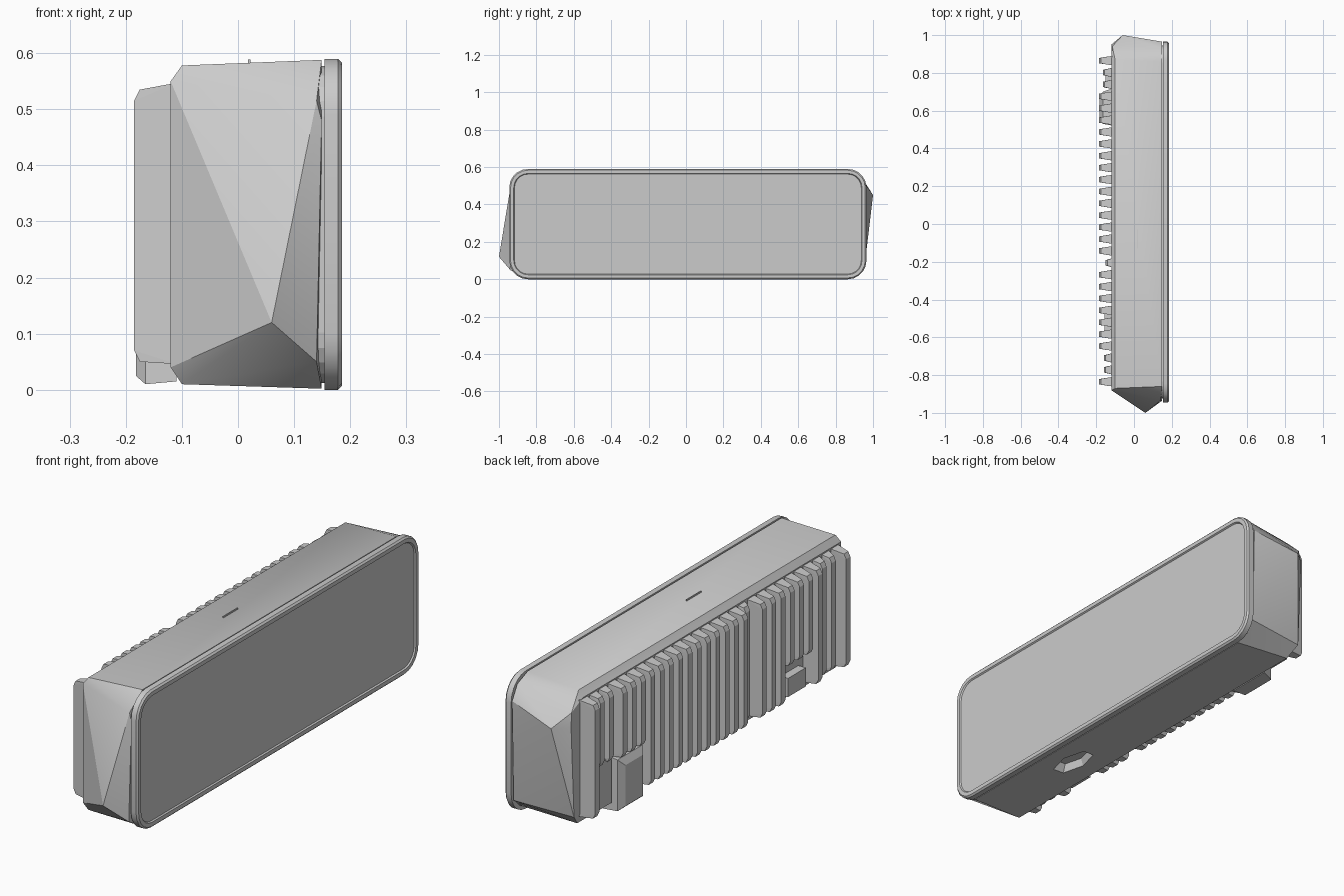
import bpy, bmesh, math
from mathutils import Vector

cube = bpy.data.objects.get("Cube")
if cube:
    bpy.data.objects.remove(cube, do_unlink=True)

grey = bpy.data.materials.new("light_grey")
grey.use_nodes = True
grey.diffuse_color = (0.6, 0.6, 0.6, 1)
grey.node_tree.nodes["Principled BSDF"].inputs["Base Color"].default_value = (0.6, 0.6, 0.6, 1)


def finish(bm, name, angle=0):
    """Turn a bmesh into a named object, optionally smoothed."""
    bmesh.ops.recalc_face_normals(bm, faces=bm.faces)
    mesh = bpy.data.meshes.new(name)
    bm.to_mesh(mesh)
    bm.free()
    mesh.materials.append(grey)
    obj = bpy.data.objects.new(name, mesh)
    bpy.context.collection.objects.link(obj)
    if angle:
        bpy.ops.object.select_all(action='DESELECT')
        obj.select_set(True)
        bpy.context.view_layer.objects.active = obj
        bpy.ops.object.shade_smooth_by_angle(angle=math.radians(angle))
    return obj


def hull(points, name, angle=0):
    """Convex solid around the given points."""
    bm = bmesh.new()
    for p in points:
        bm.verts.new(p)
    res = bmesh.ops.convex_hull(bm, input=bm.verts)
    spare = {g for g in res["geom_interior"] if isinstance(g, bmesh.types.BMVert)}
    bmesh.ops.delete(bm, geom=list(spare), context='VERTS')
    bmesh.ops.dissolve_limit(bm, angle_limit=0.01, verts=bm.verts, edges=bm.edges)
    return finish(bm, name, angle)


def rounded(x, y0, y1, z0, z1, r, steps=5):
    """Rounded rectangle in the yz plane."""
    pts = []
    corners = ((y1 - r, z1 - r), (y0 + r, z1 - r), (y0 + r, z0 + r), (y1 - r, z0 + r))
    for i, (cy, cz) in enumerate(corners):
        for k in range(steps + 1):
            a = math.pi / 2 * (i + k / steps)
            pts.append(Vector((x, cy + r * math.cos(a), cz + r * math.sin(a))))
    return pts


def block(x0, x1, y0, y1, z0, z1, name):
    return hull([(x, y, z) for x in (x0, x1) for y in (y0, y1) for z in (z0, z1)], name)


# Main housing with faceted, pointed ends
body_points = [
    (0.06, -1.0, 0.12), (-0.06, 1.0, 0.45),
    # front end
    (-0.12, -0.88, 0.55), (-0.12, -0.88, 0.04), (-0.1, -0.87, 0.578), (-0.1, -0.87, 0.01),
    (0.149, -0.86, 0.588), (0.14, -0.935, 0.515), (0.149, -0.935, 0.48),
    (0.14, -0.94, 0.05), (0.149, -0.86, 0.002),
    # back end
    (-0.12, 0.87, 0.55), (-0.1, 0.87, 0.578), (-0.115, 0.94, 0.51), (-0.12, 0.95, 0.45),
    (-0.12, 0.93, 0.06), (-0.1, 0.88, 0.01), (0.149, 0.86, 0.588), (0.149, 0.93, 0.56),
    (0.149, 0.965, 0.5), (0.149, 0.955, 0.07), (0.149, 0.86, 0.002),
]
housing = hull(body_points, "housing", 25)

# Shallow recess in the underside
cutter = hull([(0.03 + 0.06 * math.cos(a) * s, -0.36 + 0.13 * math.sin(a) * s, z)
               for s, z in ((1, -0.02), (0.7, 0.04))
               for a in (i * math.pi / 3 for i in range(6))], "recess_cutter")
cutter.hide_render = True
cutter.display_type = 'WIRE'
cutter.hide_set(True)
cut = housing.modifiers.new("underside_recess", 'BOOLEAN')
cut.operation = 'DIFFERENCE'
cut.object = cutter

# Neck closing the seam between housing and lens frame
hull([p for x in (0.14, 0.158) for p in rounded(x, -0.925, 0.945, 0.012, 0.577, 0.09)], "seam_neck")

# Lens frame with an inset flat panel, lofted through successive outlines
bm = bmesh.new()
sections = ((0.154, 0.0), (0.178, 0.0), (0.185, 0.007), (0.185, 0.024), (0.179, 0.028))
loops = []
for x, inset in sections:
    ring = rounded(x, -0.945 + inset, 0.965 - inset, inset, 0.59 - inset, 0.1 - inset)
    loops.append([bm.verts.new(p) for p in ring])
for a, b in zip(loops, loops[1:]):
    for i in range(len(a)):
        j = (i + 1) % len(a)
        bm.faces.new((a[i], a[j], b[j], b[i]))
bm.faces.new(loops[0])
bm.faces.new(loops[-1])
finish(bm, "lens_frame", 25)

# Row of tapered cooling fins
count = 28
pitch = 1.7 / (count - 1)
for i in range(count):
    y = -0.835 + pitch * i
    low, high, tip = 0.05, 0.535, -0.185
    if 0.5 < y < 0.82:
        low = 0.24
        tip = -0.165 if y > 0.68 else -0.185
    elif -0.62 < y < -0.44:
        low = 0.2
    elif -0.23 < y < -0.16:
        tip = -0.15
    elif -0.8 < y < -0.7:
        tip = -0.16
    profile = ((tip, low + 0.02, 0.014), (tip + 0.01, low, 0.015), (-0.11, low - 0.004, 0.026),
               (-0.11, high + 0.012, 0.026), (tip + 0.01, high, 0.015), (tip, high - 0.02, 0.014))
    hull([(x, y + s * w, z) for x, z, w in profile for s in (-1, 1)], "cooling_fin_%02d" % (i + 1))

# Terminal blocks set into the fins
hull([(x, y, z) for x, y0, y1, z0, z1 in ((-0.182, 0.55, 0.67, 0.025, 0.2),
                                          (-0.165, 0.53, 0.7, 0.01, 0.23),
                                          (-0.11, 0.52, 0.72, 0.015, 0.25))
      for y in (y0, y1) for z in (z0, z1)], "terminal_block")
block(-0.15, -0.11, 0.72, 0.82, 0.05, 0.25, "terminal_cover")
block(-0.155, -0.11, -0.59, -0.47, 0.05, 0.13, "cable_socket")

# Thin bead on the top
block(0.018, 0.022, -0.13, -0.03, 0.57, 0.589, "top_bead")
